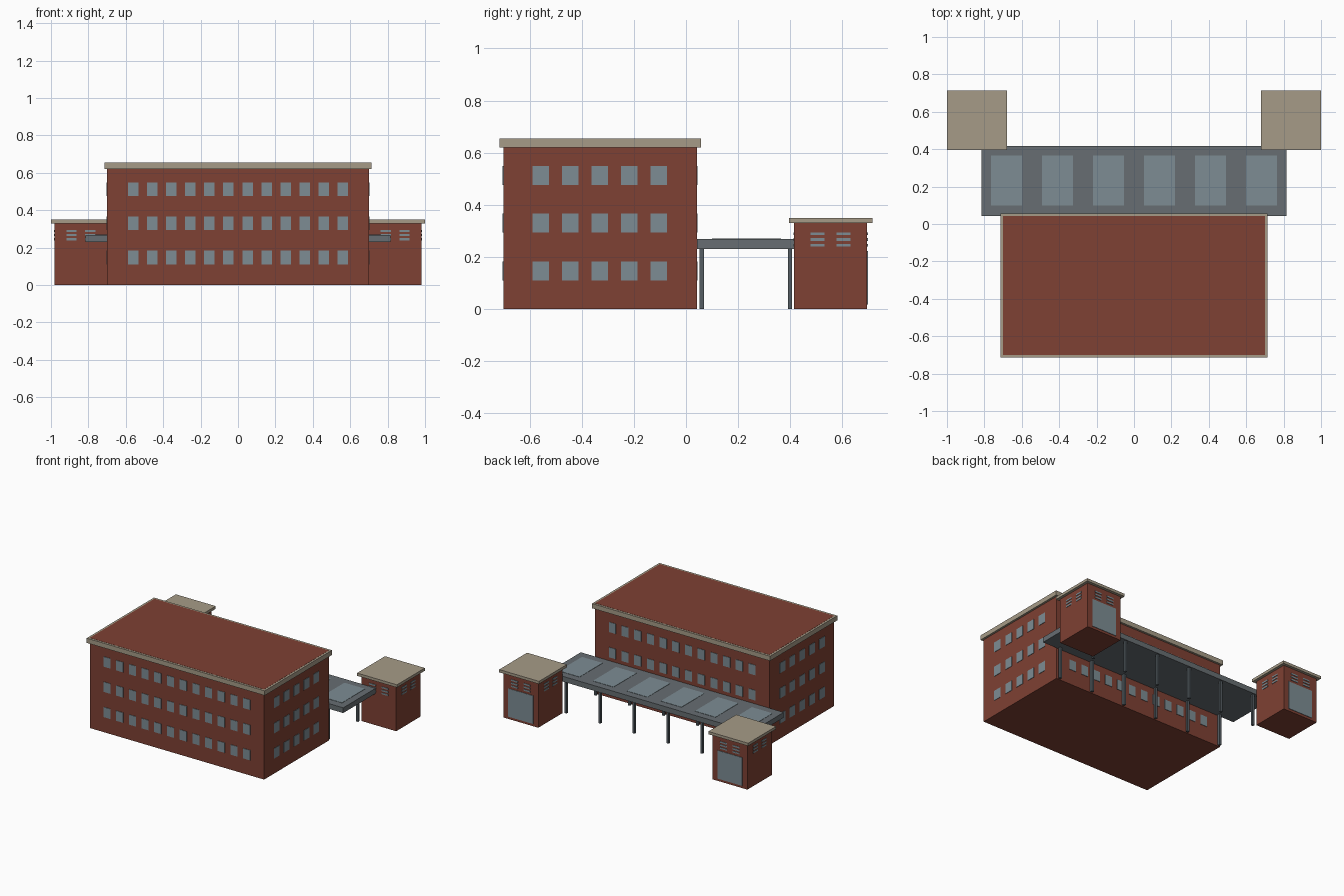
import bpy, bmesh
from mathutils import Matrix, Vector

if "Cube" in bpy.data.objects:
    bpy.data.objects.remove(bpy.data.objects["Cube"])


def material(name, rgb):
    m = bpy.data.materials.new(name)
    m.diffuse_color = (*rgb, 1)
    m.use_nodes = True
    m.node_tree.nodes["Principled BSDF"].inputs["Base Color"].default_value = m.diffuse_color
    return m


brick = material("brick", (0.21, 0.052, 0.033))
stone = material("stone", (0.38, 0.33, 0.245))
glass = material("glass", (0.205, 0.265, 0.295))
metal = material("metal", (0.135, 0.155, 0.168))
steel = material("steel", (0.09, 0.11, 0.125))


def boxes(name, bounds, mat):
    """One object made of boxes, each given as (x0, x1, y0, y1, z0, z1)."""
    bm = bmesh.new()
    for x0, x1, y0, y1, z0, z1 in bounds:
        centre = Vector((x0 + x1, y0 + y1, z0 + z1)) / 2
        size = Matrix.Diagonal((x1 - x0, y1 - y0, z1 - z0, 1))
        bmesh.ops.create_cube(bm, size=1, matrix=Matrix.Translation(centre) @ size)
    me = bpy.data.meshes.new(name)
    bm.to_mesh(me)
    bm.free()
    me.materials.append(mat)
    ob = bpy.data.objects.new(name, me)
    bpy.context.collection.objects.link(ob)
    return ob


def panel(axis, wall, along, z, w, h, t=0.003):
    """Thin panel centred on a wall plane facing the given axis."""
    a, b = (along - w / 2, along + w / 2), (wall - t, wall + t)
    return (*(b + a if axis == "x" else a + b), z - h / 2, z + h / 2)


# Main block
X, Y0, Y1 = 0.70, -0.70, 0.042
boxes("main_block", [(-X, X, Y0, Y1, 0, 0.655)], brick)
boxes("main_cornice", [(-X - 0.015, X + 0.015, Y0 - 0.015, Y1 + 0.015, 0.62, 0.654)], stone)

# Window grids on all four walls
rows = (0.147, 0.33, 0.513)
cols = [-0.561 + 0.102 * i for i in range(12)]
side_cols = [-0.558 + 0.1135 * i for i in range(5)]
for name, y in (("front", Y0), ("back", Y1)):
    boxes(name + "_windows", [panel("y", y, c, z, 0.056, 0.073) for c in cols for z in rows], glass)
for name, x in (("left", -X), ("right", X)):
    boxes(name + "_windows", [panel("x", x, c, z, 0.063, 0.073) for c in side_cols for z in rows], glass)

# Canopy with skylights and two rows of posts
bays = [0.273 * (i - 2.5) for i in range(6)]
boxes("canopy", [(-0.815, 0.815, 0.043, 0.417, 0.23, 0.268)], metal)
boxes("skylights", [(x - 0.083, x + 0.083, 0.1, 0.365, 0.262, 0.27) for x in bays], glass)
boxes("canopy_posts", [(x - 0.0085, x + 0.0085, y - 0.0085, y + 0.0085, 0, 0.23)
                       for x in bays for y in (0.06, 0.399)], steel)

# Two stair towers with louvres on every side and a back door
CY, H = 0.555, 0.14
for name, cx in (("left", -0.84), ("right", 0.84)):
    boxes(name + "_tower", [(cx - H, cx + H, CY - H, CY + H, 0, 0.33)], brick)
    boxes(name + "_tower_roof", [(cx - 0.16, cx + 0.16, CY - 0.16, CY + 0.16, 0.33, 0.35)], stone)
    slats = []
    for s in (-1, 1):
        for d in (-0.05, 0.05):
            for z in (0.245, 0.267, 0.289):
                slats.append(panel("x", cx + s * H, CY + d, z, 0.054, 0.011))
                slats.append(panel("y", CY + s * H, cx + d, z, 0.054, 0.011))
    boxes(name + "_tower_louvres", slats, glass)
    boxes(name + "_tower_door", [panel("y", CY + H, cx, 0.12, 0.2, 0.205)], glass)
